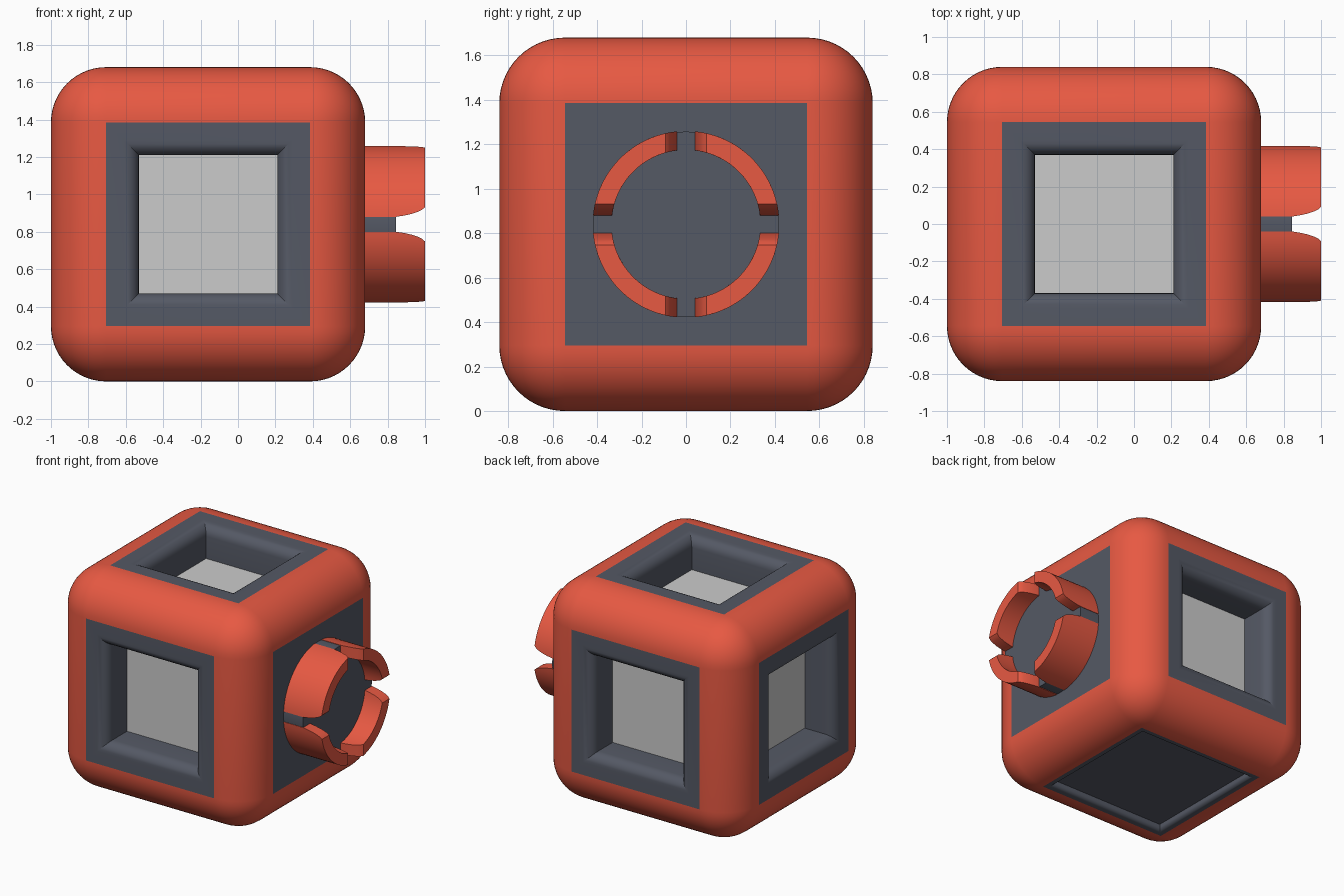
import bpy, bmesh, math
from mathutils import Matrix, Vector

if "Cube" in bpy.data.objects:
    bpy.data.objects.remove(bpy.data.objects["Cube"])

HALF, RADIUS = 0.84, 0.295
FLAT = HALF - RADIUS
CENTRE = Vector((-0.16, 0, HALF))


def material(name, colour):
    mat = bpy.data.materials.new(name)
    mat.diffuse_color = (*colour, 1)
    mat.use_nodes = True
    mat.node_tree.nodes["Principled BSDF"].inputs["Base Color"].default_value = mat.diffuse_color
    return mat


RED = material("red", (0.8, 0.1, 0.055))
DARK = material("dark_grey", (0.09, 0.1, 0.13))


def finish(name, bm, mat=None, angle=30, recalc=True):
    if recalc:
        bmesh.ops.recalc_face_normals(bm, faces=bm.faces)
    mesh = bpy.data.meshes.new(name)
    bm.to_mesh(mesh)
    bm.free()
    obj = bpy.data.objects.new(name, mesh)
    bpy.context.collection.objects.link(obj)
    if mat:
        mesh.materials.append(mat)
    bpy.ops.object.select_all(action='DESELECT')
    obj.select_set(True)
    bpy.context.view_layer.objects.active = obj
    bpy.ops.object.shade_smooth_by_angle(angle=math.radians(angle))
    return obj


# Rounded shell with its six flat faces left open for the panels
bm = bmesh.new()
bmesh.ops.create_cube(bm, size=2 * HALF)
bmesh.ops.bevel(bm, geom=bm.edges[:], offset=RADIUS, segments=14,
                profile=0.5, affect='EDGES')
flats = [f for f in bm.faces if f.calc_area() > 0.9]
bmesh.ops.delete(bm, geom=flats, context='FACES_ONLY')
bmesh.ops.translate(bm, verts=bm.verts, vec=CENTRE)
finish("rounded_shell", bm, RED)


def square(bm, half, depth):
    return [bm.verts.new((sx * half, sy * half, HALF - depth))
            for sx, sy in ((-1, -1), (1, -1), (1, 1), (-1, 1))]


def panel(name, side, loops, mat, capped):
    """Square loops (half size, depth) bridged inward, turned onto one side."""
    bm = bmesh.new()
    rings = [square(bm, *loop) for loop in loops]
    for a, b in zip(rings, rings[1:]):
        for i in range(4):
            j = (i + 1) % 4
            bm.faces.new((a[i], a[j], b[j], b[i]))
    if capped:
        bm.faces.new(rings[-1])
    turn = Vector(side).to_track_quat('Z', 'Y').to_matrix().to_4x4()
    bmesh.ops.transform(bm, matrix=Matrix.Translation(CENTRE) @ turn, verts=bm.verts)
    return finish(name, bm, mat, recalc=False)


def recess(half, fillet, depth, steps=6):
    """Flat rim, rounded lip, then a straight wall."""
    loops = [(FLAT, 0)]
    for i in range(steps + 1):
        t = math.pi / 2 * i / steps
        loops.append((half + fillet * (1 - math.sin(t)), fillet * (1 - math.cos(t))))
    return loops + [(half, depth)]


# Deep window frames with light floors on four sides
DEPTH = 0.25
for label, side in {"front": (0, -1, 0), "back": (0, 1, 0),
                    "left": (-1, 0, 0), "top": (0, 0, 1)}.items():
    panel(label + "_frame", side, recess(0.37, 0.08, DEPTH), DARK, False)
    panel(label + "_window_floor", side, [(0.37, DEPTH)], None, True)

# Shallow recess below, plain panel behind the connector
panel("bottom_panel", (0, 0, -1), recess(0.49, 0.03, 0.05), DARK, True)
panel("right_panel", (1, 0, 0), [(FLAT, 0)], DARK, True)

# Dark core filling the base of the connector
BASE, CORE_END = CENTRE.x + HALF, 0.845
bm = bmesh.new()
bmesh.ops.create_cone(bm, cap_ends=True, segments=96, radius1=0.417,
                      radius2=0.417, depth=CORE_END - BASE)
bmesh.ops.transform(bm, verts=bm.verts, matrix=Matrix.Translation(
    ((BASE + CORE_END) / 2, 0, CENTRE.z)) @ Matrix.Rotation(math.pi / 2, 4, 'Y'))
finish("connector_core", bm, DARK)

# Four connector prongs: (x, half width of slot), slots flaring at the tip
SLOT = [(BASE, 0.04), (CORE_END, 0.04), (0.89, 0.047), (0.93, 0.056),
        (0.965, 0.068), (0.985, 0.078), (1.0, 0.092)]
OUTER, INNER, STEPS = 0.42, 0.335, 20


def section(bm, x, gap):
    loop = []
    for r, order in ((OUTER, range(STEPS + 1)), (INNER, range(STEPS, -1, -1))):
        start = math.asin(gap / r)
        for i in order:
            a = start + (math.pi / 2 - 2 * start) * i / STEPS
            loop.append(bm.verts.new((x, r * math.cos(a), r * math.sin(a))))
    return loop


for k in range(4):
    bm = bmesh.new()
    rings = [section(bm, x, gap) for x, gap in SLOT]
    n = len(rings[0])
    for a, b in zip(rings, rings[1:]):
        for i in range(n):
            j = (i + 1) % n
            bm.faces.new((a[i], a[j], b[j], b[i]))
    for end in (rings[0], rings[-1]):
        for i in range(STEPS):
            bm.faces.new((end[i], end[i + 1], end[n - 2 - i], end[n - 1 - i]))
    bmesh.ops.transform(bm, verts=bm.verts, matrix=Matrix.Translation(
        (0, 0, CENTRE.z)) @ Matrix.Rotation(k * math.pi / 2, 4, 'X'))
    finish(f"connector_prong_{k + 1}", bm, RED)
